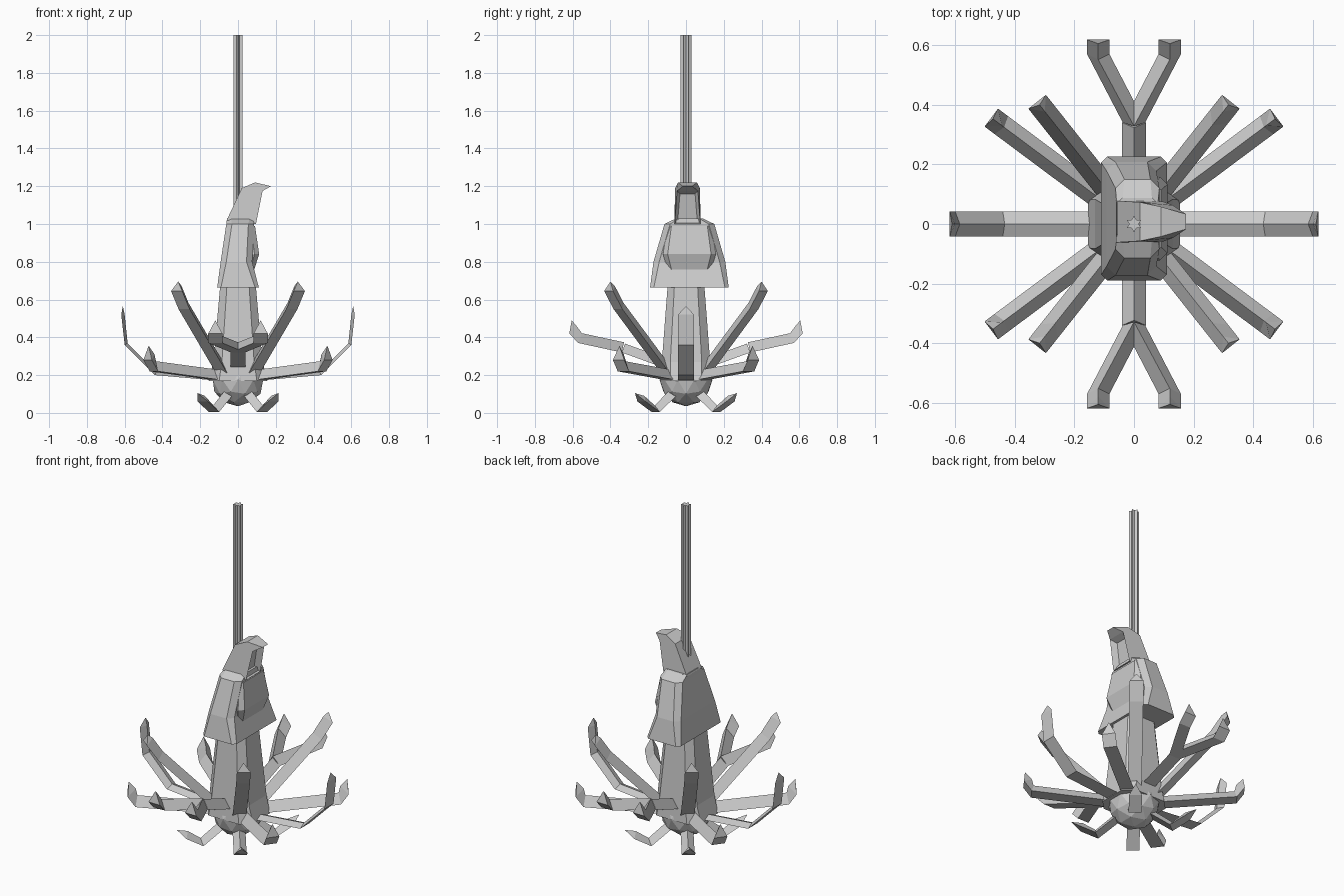
import bpy, bmesh
from math import cos, sin, pi, radians
from mathutils import Vector

if "Cube" in bpy.data.objects:
    bpy.data.objects.remove(bpy.data.objects["Cube"])


def make(name, bm):
    bmesh.ops.recalc_face_normals(bm, faces=bm.faces)
    me = bpy.data.meshes.new(name)
    bm.to_mesh(me)
    bm.free()
    ob = bpy.data.objects.new(name, me)
    bpy.context.collection.objects.link(ob)
    return ob


def loft(name, rings):
    """Skin a stack of equal-length rings and cap both ends."""
    bm = bmesh.new()
    vs = [[bm.verts.new(p) for p in r] for r in rings]
    n = len(rings[0])
    for a, b in zip(vs, vs[1:]):
        for i in range(n):
            j = (i + 1) % n
            bm.faces.new((a[i], a[j], b[j], b[i]))
    bm.faces.new(vs[0])
    bm.faces.new(vs[-1])
    return make(name, bm)


def box_ring(z, x0, x1, hy, c, cy=0.0):
    """Rectangle with chamfered corners."""
    return [(x, y + cy, z) for x, y in (
        (x0 + c, -hy), (x1 - c, -hy), (x1, -hy + c), (x1, hy - c),
        (x1 - c, hy), (x0 + c, hy), (x0, hy - c), (x0, -hy + c))]


def arm(name, path, side, w, h, apex=None):
    """Three-sided arm: flat base along the path, ridge offset by h."""
    side = Vector(side).normalized()
    pts = [Vector(p) for p in path]
    bm = bmesh.new()
    rings = []
    for i, p in enumerate(pts):
        t = pts[min(i + 1, len(pts) - 1)] - pts[max(i - 1, 0)]
        nrm = side.cross(t).normalized()
        if nrm.z < 0:
            nrm.negate()
        rings.append([bm.verts.new(q) for q in
                      (p - side * w / 2, p + side * w / 2, p + nrm * h)])
    for a, b in zip(rings, rings[1:]):
        for i in range(3):
            j = (i + 1) % 3
            bm.faces.new((a[i], a[j], b[j], b[i]))
    bm.faces.new(rings[0])
    end = rings[-1]
    if apex:
        tip = bm.verts.new(apex)
        for i in range(3):
            bm.faces.new((end[i], end[(i + 1) % 3], tip))
    else:
        bm.faces.new(end)
    return make(name, bm)


def radial_arm(name, ang, rz, w, h):
    """Arm lying in a vertical plane; the last point is the tip."""
    c, s = cos(ang), sin(ang)
    p = [(r * c, r * s, z) for r, z in rz]
    return arm(name, p[:-1], (-s, c, 0), w, h, p[-1])


# hanging rod with star section
star = [((.028 if i % 2 == 0 else .016) * sin(i * pi / 6),
         (.028 if i % 2 == 0 else .016) * cos(i * pi / 6)) for i in range(12)]
loft("hanging_rod", [[(x, y, z) for x, y in star] for z in (1.03, 2.0)])

# tapered lower body
loft("lower_body", [box_ring(.17, -.155, .155, .135, .055),
                    box_ring(.27, -.13, .13, .128, .045),
                    box_ring(.70, -.092, .092, .095, .035)])

# faceted ball underneath
bm = bmesh.new()
bmesh.ops.create_icosphere(bm, subdivisions=2, radius=.14)
bmesh.ops.translate(bm, verts=bm.verts, vec=(0, 0, .175))
make("bottom_ball", bm)

# cloak and chest
CY = .018
loft("cloak", [box_ring(.665, -.11, .11, .208, .02, CY),
               box_ring(.80, -.092, .075, .19, .03, CY),
               box_ring(1.0, -.062, .085, .132, .03, CY),
               box_ring(1.03, -.058, .08, .07, .02, CY)])
loft("chest", [box_ring(.74, 0, .08, .11, .02, CY),
               box_ring(.84, 0, .112, .14, .025, CY),
               box_ring(.99, 0, .09, .115, .02, CY)])

# hood with a recessed opening
prof = [(-.06, 1.02, .07), (.02, 1.19, .065), (.09, 1.22, .05),
        (.175, 1.2, .025), (.13, 1.175, .055), (.095, 1.0, .068)]
bm = bmesh.new()
left = [bm.verts.new((x, .008 - y, z)) for x, z, y in prof]
right = [bm.verts.new((x, .008 + y, z)) for x, z, y in prof]
for i in range(6):
    j = (i + 1) % 6
    f = bm.faces.new((left[i], left[j], right[j], right[i]))
    if i == 4:
        front = f
bm.faces.new(left)
bm.faces.new(right)
bmesh.ops.recalc_face_normals(bm, faces=bm.faces)
bmesh.ops.inset_region(bm, faces=[front], thickness=.022, depth=0)
bmesh.ops.translate(bm, verts=front.verts, vec=(-.035, 0, 0))
make("hood", bm)

# side arms
for i, a in enumerate((0, pi)):
    radial_arm(f"side_arm_{i}", a, [(.1, .17), (.44, .2), (.6, .36),
                                    (.618, .52), (.61, .565)], .085, .018)

# four low arms, four raised arms and four small feet on the diagonals
for i, (sx, sy) in enumerate(((1, 1), (-1, 1), (-1, -1), (1, -1))):
    def heading(deg):
        d = Vector((cos(radians(deg)) * sx, sin(radians(deg)) * sy))
        return Vector((1, 0)).angle_signed(d) * -1
    radial_arm(f"low_arm_{i}", heading(36.7),
               [(.1, .17), (.555, .22), (.597, .28), (.59, .355)], .075, .055)
    radial_arm(f"raised_arm_{i}", heading(51.6),
               [(.12, .19), (.46, .55), (.523, .645), (.51, .695)], .075, .05)
    radial_arm(f"foot_{i}", heading(51.6),
               [(.08, .10), (.205, .005), (.3, .06), (.345, .105)], .07, .035)

# forked arms, front and back
for label, s in (("front", -1), ("back", 1)):
    arm(f"{label}_fork_stem", [(0, .08 * s, .225), (0, .34 * s, .32)],
        (1, 0, 0), .08, .05)
    for tag, m in (("left", -1), ("right", 1)):
        arm(f"{label}_fork_{tag}",
            [(0, .34 * s, .32), (.12 * m, .57 * s, .37), (.12 * m, .618 * s, .42)],
            (1, 0, 0), .075, .055, (.12 * m, .605 * s, .49))
